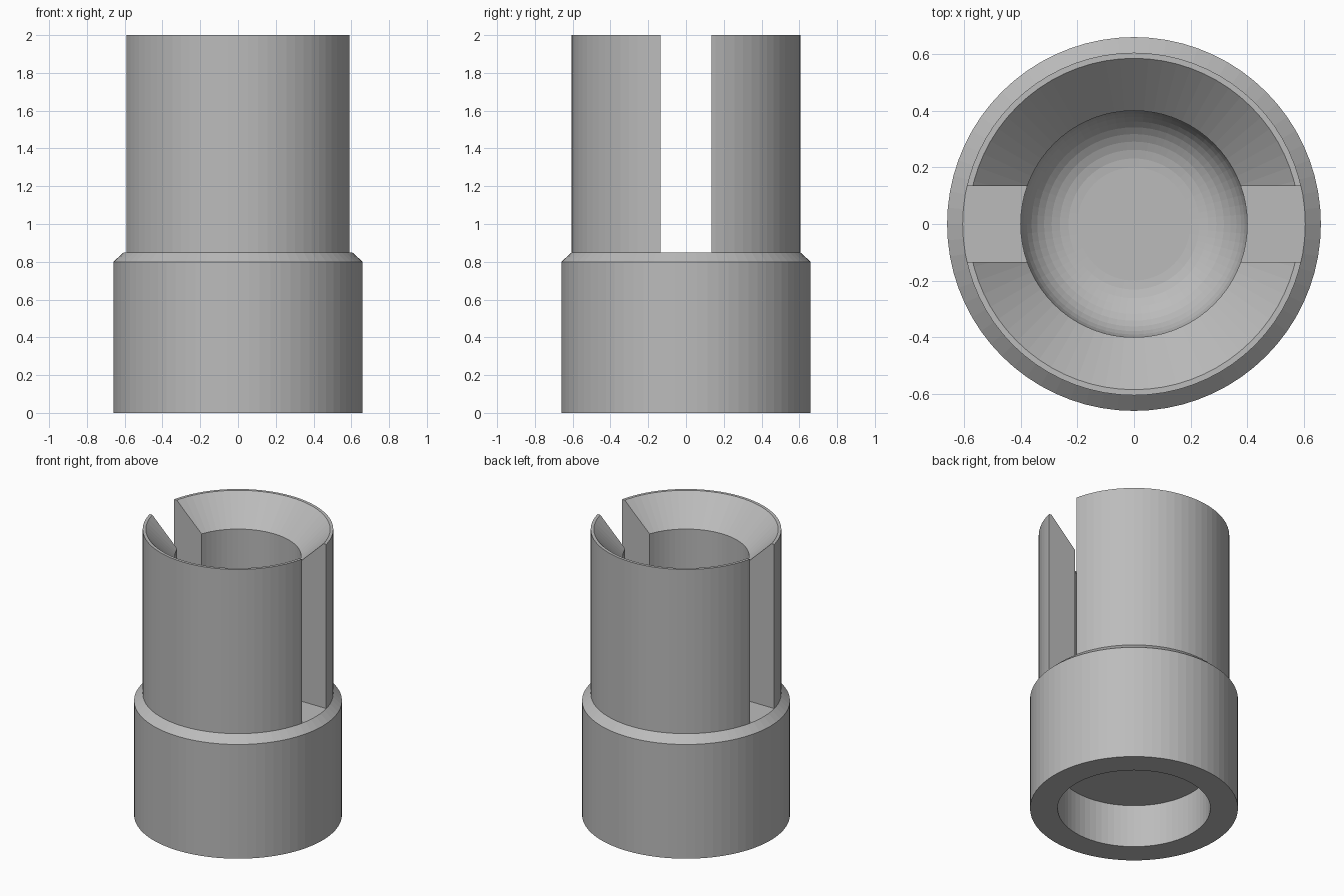
import bpy, bmesh, math
from mathutils import Matrix

SEGMENTS = 72
cube = bpy.data.objects.get("Cube")
if cube:
    bpy.data.objects.remove(cube, do_unlink=True)

# Single grey material
grey = bpy.data.materials.new("plain grey")
grey.use_nodes = True
colour = (0.5, 0.5, 0.5, 1)
grey.diffuse_color = colour
grey.node_tree.nodes["Principled BSDF"].inputs["Base Color"].default_value = colour


def add_object(name, bm):
    bmesh.ops.recalc_face_normals(bm, faces=bm.faces)
    mesh = bpy.data.meshes.new(name)
    bm.to_mesh(mesh)
    bm.free()
    obj = bpy.data.objects.new(name, mesh)
    bpy.context.collection.objects.link(obj)
    mesh.materials.append(grey)
    return obj


def lathe(name, profile):
    """Revolve an (r, z) profile, with both ends on the axis, into a closed solid."""
    bm = bmesh.new()
    verts = [bm.verts.new((r, 0, z)) for r, z in profile]
    edges = [bm.edges.new(pair) for pair in zip(verts, verts[1:])]
    bmesh.ops.spin(bm, geom=verts + edges, cent=(0, 0, 0), axis=(0, 0, 1),
                   angle=math.tau, steps=SEGMENTS, use_duplicate=False)
    bmesh.ops.remove_doubles(bm, verts=bm.verts, dist=0.0001)
    return add_object(name, bm)


# Body: socket underneath, chamfered collar, thin sleeve, funnel mouth
base_socket = [(0, 0.3), (0.485, 0.3), (0.485, 0)]
outer_wall = [(0.66, 0), (0.66, 0.8), (0.605, 0.85), (0.605, 2)]
funnel = [(0.585, 2), (0.4, 1.815)]

# Bore floor rounded by a quarter circle
fillet, floor_z, steps = 0.2, 0.5, 10
bore_floor = []
for i in range(steps + 1):
    a = math.pi / 2 * i / steps
    bore_floor.append((0.4 - fillet + fillet * math.cos(a),
                       floor_z + fillet - fillet * math.sin(a)))
body = lathe("slotted_sleeve", base_socket + outer_wall + funnel + bore_floor + [(0, floor_z)])

# Slot running straight across the sleeve down to the collar
bm = bmesh.new()
bmesh.ops.create_cube(bm, size=1, matrix=Matrix.Translation((0, 0, 1.5))
                      @ Matrix.Diagonal((2, 0.27, 1.3, 1)))
cutter = add_object("slot_cutter", bm)
for v in cutter.data.vertices:
    if v.co.z < 1:
        v.co.z = 0.85
cutter.hide_render = True

slot = body.modifiers.new("slot", 'BOOLEAN')
slot.operation = 'DIFFERENCE'
slot.solver = 'EXACT'
slot.object = cutter
bpy.ops.object.select_all(action='DESELECT')
body.select_set(True)
bpy.context.view_layer.objects.active = body
bpy.ops.object.modifier_apply(modifier=slot.name)
bpy.data.objects.remove(cutter, do_unlink=True)
